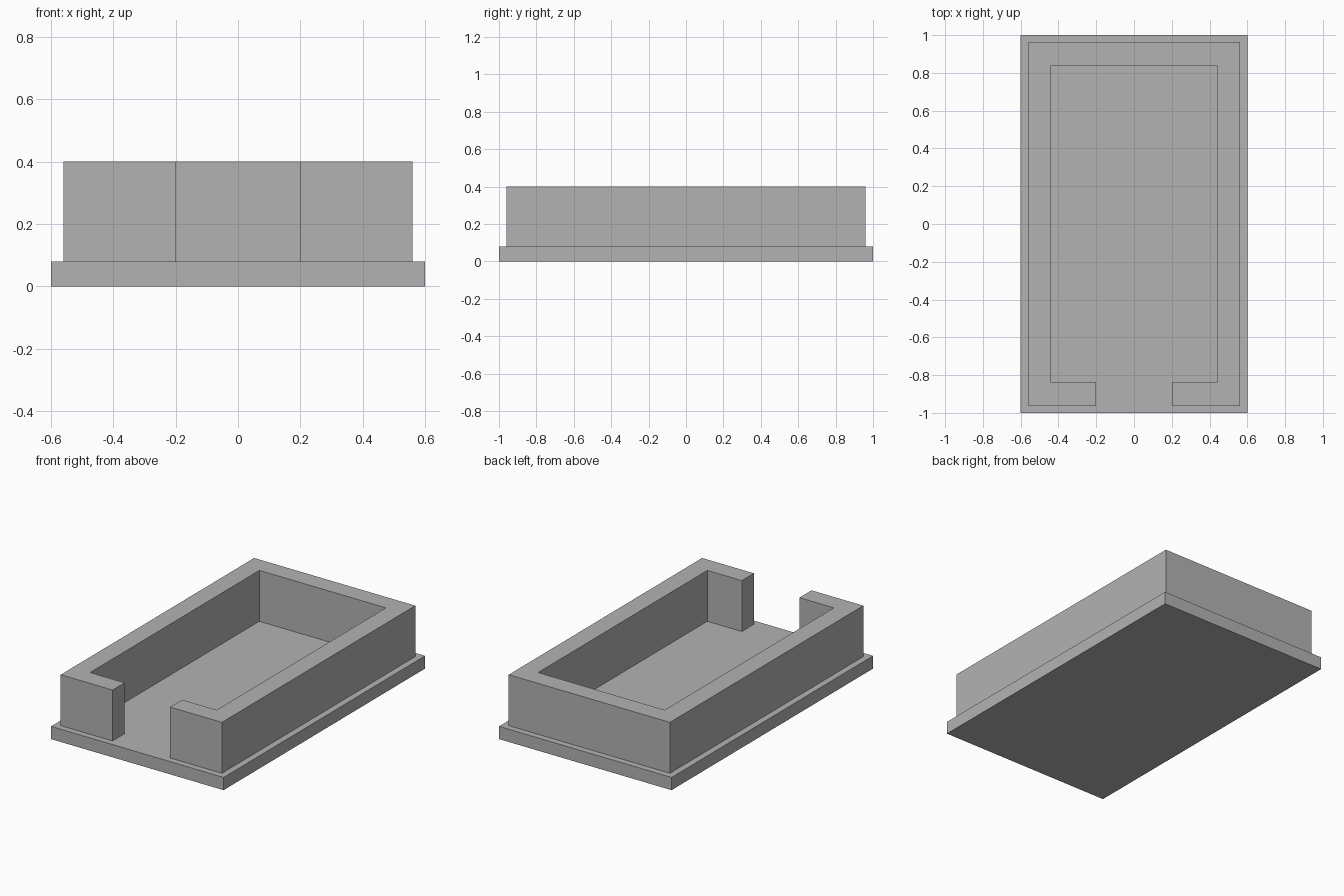
import bpy
import bmesh

cube = bpy.data.objects.get("Cube")
if cube:
    bpy.data.objects.remove(cube, do_unlink=True)

GREY = (0.45, 0.45, 0.45, 1.0)
grey = bpy.data.materials.new("plain grey")
grey.use_nodes = True
grey.diffuse_color = GREY
grey.node_tree.nodes["Principled BSDF"].inputs["Base Color"].default_value = GREY


def extrude_outline(name, outline, bottom, top):
    """Make a flat-sided solid from an outline between two heights."""
    bm = bmesh.new()
    face = bm.faces.new([bm.verts.new((x, y, bottom)) for x, y in outline])
    raised = bmesh.ops.extrude_face_region(bm, geom=[face], use_keep_orig=True)["geom"]
    for v in raised:
        if isinstance(v, bmesh.types.BMVert):
            v.co.z = top
    bmesh.ops.recalc_face_normals(bm, faces=bm.faces)
    mesh = bpy.data.meshes.new(name)
    bm.to_mesh(mesh)
    bm.free()
    mesh.materials.append(grey)
    obj = bpy.data.objects.new(name, mesh)
    bpy.context.collection.objects.link(obj)
    return obj


# Flat base slab
base_height = 0.08
extrude_outline("base_slab", [(-0.6, -1), (0.6, -1), (0.6, 1), (-0.6, 1)], 0, base_height)

# Thick wall around the floor, with a doorway at the front
half = [(0.2, -0.84), (0.2, -0.96), (0.56, -0.96), (0.56, 0.96)]
inner = [(0.44, 0.84), (0.44, -0.84)]
mirror = lambda points: [(-x, y) for x, y in reversed(points)]
extrude_outline("surrounding_wall", half + mirror(half) + mirror(inner) + inner, base_height, 0.4)
